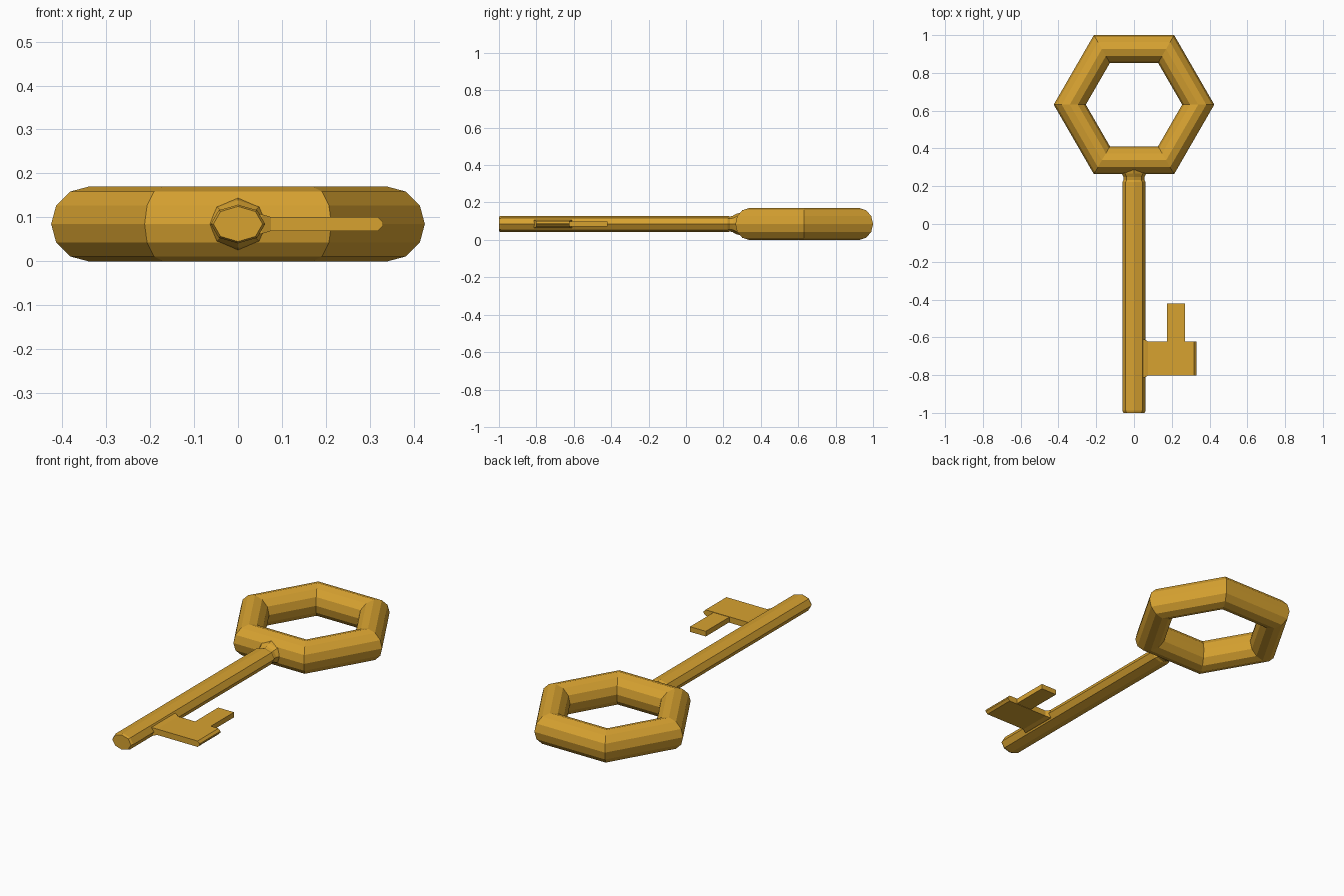
import bpy, bmesh
from math import sin, cos, tau

if "Cube" in bpy.data.objects:
    bpy.data.objects.remove(bpy.data.objects["Cube"])

Z = 0.085  # mid-height of the key
brass = bpy.data.materials.new("brass")
brass.diffuse_color = (0.68, 0.36, 0.03, 1)
brass.use_nodes = True
brass.node_tree.nodes["Principled BSDF"].inputs["Base Color"].default_value = brass.diffuse_color


def loft(name, rings):
    """Skin a list of equal-length point loops and cap both ends."""
    bm = bmesh.new()
    loops = [[bm.verts.new(p) for p in ring] for ring in rings]
    n = len(loops[0])
    for a, b in zip(loops, loops[1:]):
        for i in range(n):
            j = (i + 1) % n
            bm.faces.new((a[i], a[j], b[j], b[i]))
    bm.faces.new(loops[0])
    bm.faces.new(loops[-1])
    bmesh.ops.recalc_face_normals(bm, faces=bm.faces)
    mesh = bpy.data.meshes.new(name)
    bm.to_mesh(mesh)
    bm.free()
    obj = bpy.data.objects.new(name, mesh)
    bpy.context.collection.objects.link(obj)
    mesh.materials.append(brass)


def octagon(y, rx, rz):
    return [(rx * cos(tau * i / 8), y, Z + rz * sin(tau * i / 8)) for i in range(8)]


def rect(x, y, hy, hz):
    return [(x, y - hy, Z - hz), (x, y + hy, Z - hz),
            (x, y + hy, Z + hz), (x, y - hy, Z + hz)]


# Hexagonal bow
bpy.ops.mesh.primitive_torus_add(major_segments=6, minor_segments=12,
                                 major_radius=0.34, minor_radius=0.085,
                                 location=(0, 0.632, Z))
bow = bpy.context.object
bow.name = "bow"
bow.data.materials.append(brass)

# Octagonal shaft with chamfered tip and flared neck
loft("shaft", [octagon(*s) for s in (
    (-1.0, 0.056, 0.040), (-0.988, 0.062, 0.044), (0.222, 0.062, 0.044),
    (0.234, 0.055, 0.040), (0.25, 0.056, 0.044), (0.268, 0.066, 0.054),
    (0.30, 0.078, 0.062))])

# Bit plate, flared at the shaft and chamfered at its outer edge
loft("bit_plate", [rect(x, -0.712, hy, hz) for x, hy, hz in (
    (0.02, 0.103, 0.026), (0.055, 0.101, 0.022), (0.075, 0.09, 0.016),
    (0.318, 0.09, 0.016), (0.33, 0.09, 0.004))])

# Prong of the bit
loft("bit_prong", [rect(x, -0.53, 0.11, 0.014) for x in (0.175, 0.27)])
